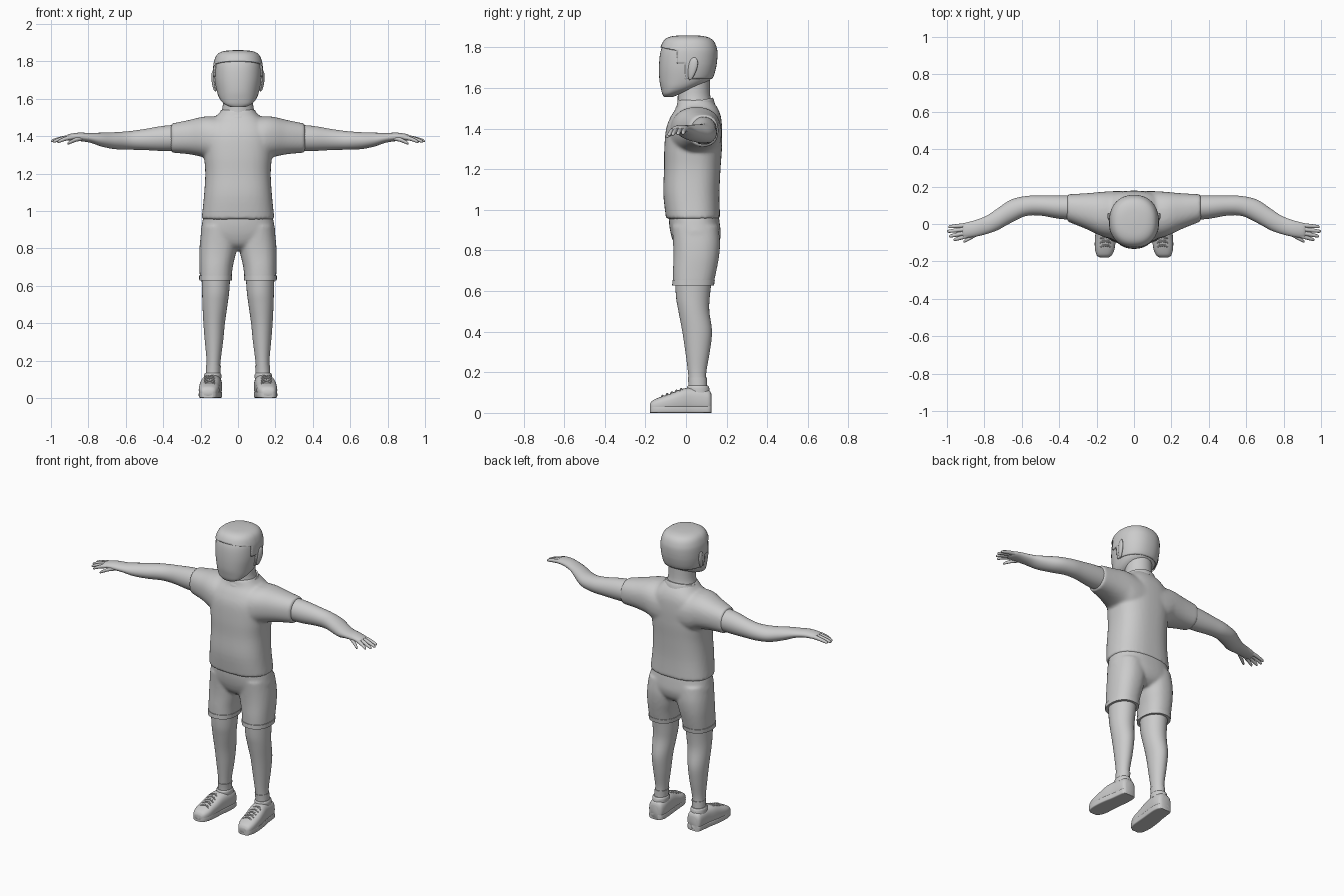
import bpy, bmesh, math
from mathutils import Vector

grey = bpy.data.materials.new("plain grey")
grey.diffuse_color = (0.6, 0.6, 0.6, 1)


def spline(rings, sub):
    """Catmull-Rom interpolation of ring parameters."""
    out = []
    for i in range(len(rings) - 1):
        a, b = rings[max(i - 1, 0)], rings[i]
        c, d = rings[i + 1], rings[min(i + 2, len(rings) - 1)]
        for k in range(sub):
            t = k / sub
            out.append([0.5 * (2 * q + (r - p) * t + (2 * p - 5 * q + 4 * r - s) * t * t
                               + (3 * q - p - 3 * r + s) * t ** 3)
                        for p, q, r, s in zip(a, b, c, d)])
    return out + [list(rings[-1])]


def add_loft(bm, axis, rings, e=2.0, n=32, sub=4, grow=0.0):
    """Rings are (t, a0, a1, b0, b1): position on the axis, then cross-section limits."""
    rows = []
    for t, a0, a1, b0, b1 in spline(rings, sub):
        row = []
        for k in range(n):
            c, s = math.cos(math.tau * k / n), math.sin(math.tau * k / n)
            a = (a0 + a1) / 2 + ((a1 - a0) / 2 + grow) * math.copysign(abs(c) ** (2 / e), c)
            b = (b0 + b1) / 2 + ((b1 - b0) / 2 + grow) * math.copysign(abs(s) ** (2 / e), s)
            co = {"x": (t, a, b), "y": (a, t, b), "z": (a, b, t)}[axis]
            row.append(bm.verts.new(co))
        rows.append(row)
    for r0, r1 in zip(rows, rows[1:]):
        for k in range(n):
            j = (k + 1) % n
            bm.faces.new((r0[k], r0[j], r1[j], r1[k]))
    bm.faces.new(rows[0])
    bm.faces.new(rows[-1])


def finish(name, bm, mirror=False, blend=0.0, angle=40):
    bmesh.ops.recalc_face_normals(bm, faces=bm.faces)
    me = bpy.data.meshes.new(name)
    bm.to_mesh(me)
    bm.free()
    me.materials.append(grey)
    ob = bpy.data.objects.new(name, me)
    bpy.context.collection.objects.link(ob)
    bpy.ops.object.select_all(action="DESELECT")
    ob.select_set(True)
    bpy.context.view_layer.objects.active = ob
    bpy.ops.object.shade_smooth_by_angle(angle=math.radians(angle))
    if mirror:
        m = ob.modifiers.new("mirror", "MIRROR")
        m.use_mirror_merge = False
    if blend:
        m = ob.modifiers.new("blend", "REMESH")
        m.mode, m.voxel_size, m.use_smooth_shade = "VOXEL", blend, True
        m = ob.modifiers.new("soften", "SMOOTH")
        m.factor, m.iterations = 0.5, 6
    return ob


def loft(name, axis, rings, mirror=False, **kw):
    bm = bmesh.new()
    add_loft(bm, axis, rings, **kw)
    return finish(name, bm, mirror)


# shirt: torso and sleeves blended together
bm = bmesh.new()
add_loft(bm, "z", [
    (0.955, -.195, .195, -.098, .168), (1.08, -.182, .182, -.112, .165),
    (1.2, -.175, .175, -.108, .170), (1.3, -.182, .182, -.107, .177),
    (1.4, -.185, .185, -.098, .178), (1.46, -.165, .165, -.075, .172),
    (1.5, -.125, .125, -.05, .157), (1.53, -.095, .095, -.042, .135),
    (1.545, -.085, .085, -.035, .12)], e=2.5, n=48)
half = [(.1, -.08, .176, 1.25, 1.505), (.18, -.062, .171, 1.285, 1.505),
        (.26, -.025, .164, 1.303, 1.487), (.358, .014, .159, 1.312, 1.467)]
add_loft(bm, "x", [(-r[0],) + r[1:] for r in reversed(half)] + half, e=2.3)
finish("shirt", bm, blend=0.009)

# shorts: seat and two legs blended together
bm = bmesh.new()
add_loft(bm, "z", [
    (.79, -.08, .08, -.01, .12), (.82, -.15, .15, -.05, .155), (.87, -.197, .197, -.072, .171),
    (.93, -.193, .193, -.083, .167), (.99, -.18, .18, -.085, .158)], e=2.4, n=48)
for s in (1, -1):
    rings = [(.633, .035, .204, -.064, .135), (.7, .028, .206, -.064, .15),
             (.77, .012, .207, -.062, .163), (.84, 0, .203, -.064, .168),
             (.92, 0, .193, -.07, .16)]
    add_loft(bm, "z", [(z, *sorted((a * s, b * s)), c, d) for z, a, b, c, d in rings], e=2.3)
finish("shorts", bm, blend=0.009)
loft("shorts_hem", "z", [(.628, .033, .207, -.068, .138), (.654, .031, .208, -.067, .142)],
     True, e=2.3, sub=1)

# bare legs and sock edges
loft("leg", "z", [
    (.08, .097, .175, .015, .1), (.13, .098, .17, .016, .1), (.2, .093, .168, .01, .1),
    (.3, .08, .177, -.003, .117), (.4, .07, .185, -.018, .128), (.5, .056, .19, -.037, .115),
    (.57, .047, .192, -.049, .117), (.68, .04, .196, -.055, .13)], True)
loft("sock", "z", [(.1, .094, .174, .012, .104), (.14, .094, .172, .012, .103),
                   (.175, .091, .17, .009, .103)], True)

# shoes
shoe = [(-.178, .135, .185, .012, .042), (-.166, .118, .2, .001, .06),
        (-.13, .103, .209, .001, .077), (-.08, .098, .209, .001, .094),
        (-.02, .093, .202, .001, .118), (.03, .088, .192, .001, .124),
        (.08, .085, .186, .001, .12), (.115, .092, .18, .001, .11),
        (.126, .11, .165, .01, .09)]
loft("shoe_upper", "y", shoe, True, e=2.7)
loft("shoe_sole", "y", [(y, a, b, 0, .035) for y, a, b, c, d in shoe], True,
     e=7, n=40, grow=0.0)
loft("shoe_collar", "z", [(.1, .09, .182, .005, .118), (.125, .089, .181, .005, .114),
                          (.134, .094, .176, .01, .108)], True)

# shoe laces
bm = bmesh.new()
for i in range(5):
    y, z = -.115 + .023 * i, .08 + .0085 * i
    for skew in (.008, -.008):
        add_loft(bm, "x", [
            (.122, y - skew - .004, y - skew + .004, z - .012, z - .002),
            (.152, y - .004, y + .004, z, z + .01),
            (.182, y + skew - .004, y + skew + .004, z - .012, z - .002)], n=8, sub=3)
finish("shoe_laces", bm, True)

# arm running into the palm
loft("arm", "x", [
    (.3, .02, .153, 1.322, 1.462), (.4, .028, .153, 1.321, 1.455),
    (.5, .045, .152, 1.326, 1.438), (.58, .042, .149, 1.328, 1.427),
    (.66, .005, .129, 1.331, 1.421), (.73, -.033, .083, 1.345, 1.419),
    (.79, -.054, .043, 1.365, 1.417), (.85, -.068, .02, 1.374, 1.419),
    (.9, -.073, .007, 1.376, 1.412), (.917, -.066, -.002, 1.381, 1.404)], True)

# fingers and thumb: base x, base y, tip x, tip y, base z, tip z
bm = bmesh.new()
for x0, y0, x1, y1, z0, z1 in [
        (.89, -.006, .993, -.015, 1.394, 1.376), (.89, -.026, 1.0, -.04, 1.395, 1.373),
        (.89, -.045, .99, -.066, 1.395, 1.37), (.885, -.061, .965, -.085, 1.394, 1.368),
        (.835, -.05, .912, -.095, 1.388, 1.36)]:
    rings = []
    for t, r in ((0, .012), (.4, .0115), (.8, .0095), (.95, .007), (1, .002)):
        x, y = x0 + (x1 - x0) * t, y0 + (y1 - y0) * t
        z = z0 + (z1 - z0) * t ** 1.6
        rings.append((x, y - r, y + r, z - r, z + r))
    add_loft(bm, "x", rings, n=12, sub=3)
finish("fingers", bm, True)

# neck and shirt collar
loft("neck", "z", [(1.46, -.1, .1, -.05, .14), (1.53, -.088, .088, -.042, .126),
                   (1.58, -.08, .08, -.04, .118), (1.68, -.08, .08, -.035, .118)])
bm = bmesh.new()
add_loft(bm, "z", [(1.5, -.103, .103, -.056, .143), (1.522, -.1, .1, -.052, .137),
                   (1.534, -.094, .094, -.046, .131)], n=40, sub=2)
for v in bm.verts:
    v.co.z += (v.co.y - .045) * .22
finish("shirt_collar", bm)

# head
head = [(1.556, -.04, .04, -.108, -.065), (1.572, -.073, .073, -.117, -.025),
        (1.6, -.098, .098, -.124, .055), (1.64, -.113, .113, -.131, .118),
        (1.7, -.124, .124, -.133, .141), (1.76, -.126, .126, -.129, .148),
        (1.8, -.121, .121, -.119, .144), (1.832, -.104, .104, -.1, .125),
        (1.849, -.068, .068, -.064, .085), (1.854, -.015, .015, -.005, .03)]
loft("head", "z", head, e=2.25, n=48)

# hair: an outset copy of the head, cut along a stepped hairline
bm = bmesh.new()
add_loft(bm, "z", head, e=2.25, n=48, grow=0.007)
for v in bm.verts:
    if v.co.z > 1.8:
        v.co.z += .006 * min(1, (v.co.z - 1.8) / .04)
cuts = [((0, -.045, 0), (0, 1, 0)), ((0, -.005, 0), (0, 1, -.15)),
        ((0, -.045, 1.785), (0, .2, 1)), ((0, 0, 1.72), (0, 0, 1)), ((0, 0, 1.645), (0, 0, 1))]
cuts[1] = ((0, -.005, 1.7), (0, 1, 0))
for co, no in cuts:
    bmesh.ops.bisect_plane(bm, geom=bm.verts[:] + bm.edges[:] + bm.faces[:],
                           plane_co=co, plane_no=no)


def bare(f):
    c = f.calc_center_median()
    if c.y < -.045:
        return c.z < 1.785 - .2 * (c.y + .045)
    return c.z < (1.72 if c.y < -.005 else 1.645)


bmesh.ops.delete(bm, geom=[f for f in bm.faces if bare(f)], context="FACES")
hair = finish("hair", bm)
m = hair.modifiers.new("thickness", "SOLIDIFY")
m.thickness, m.offset = 0.008, -1

# ears
bm = bmesh.new()
bmesh.ops.create_uvsphere(bm, u_segments=20, v_segments=12, radius=1)
for v in bm.verts:
    x, y, z = v.co
    wide = .024 + .007 * z
    v.co = Vector((.127 + .013 * x + .006 * z + .006 * y, .03 + wide * y + .01 * z, 1.695 + .056 * z))
finish("ear", bm, True)
